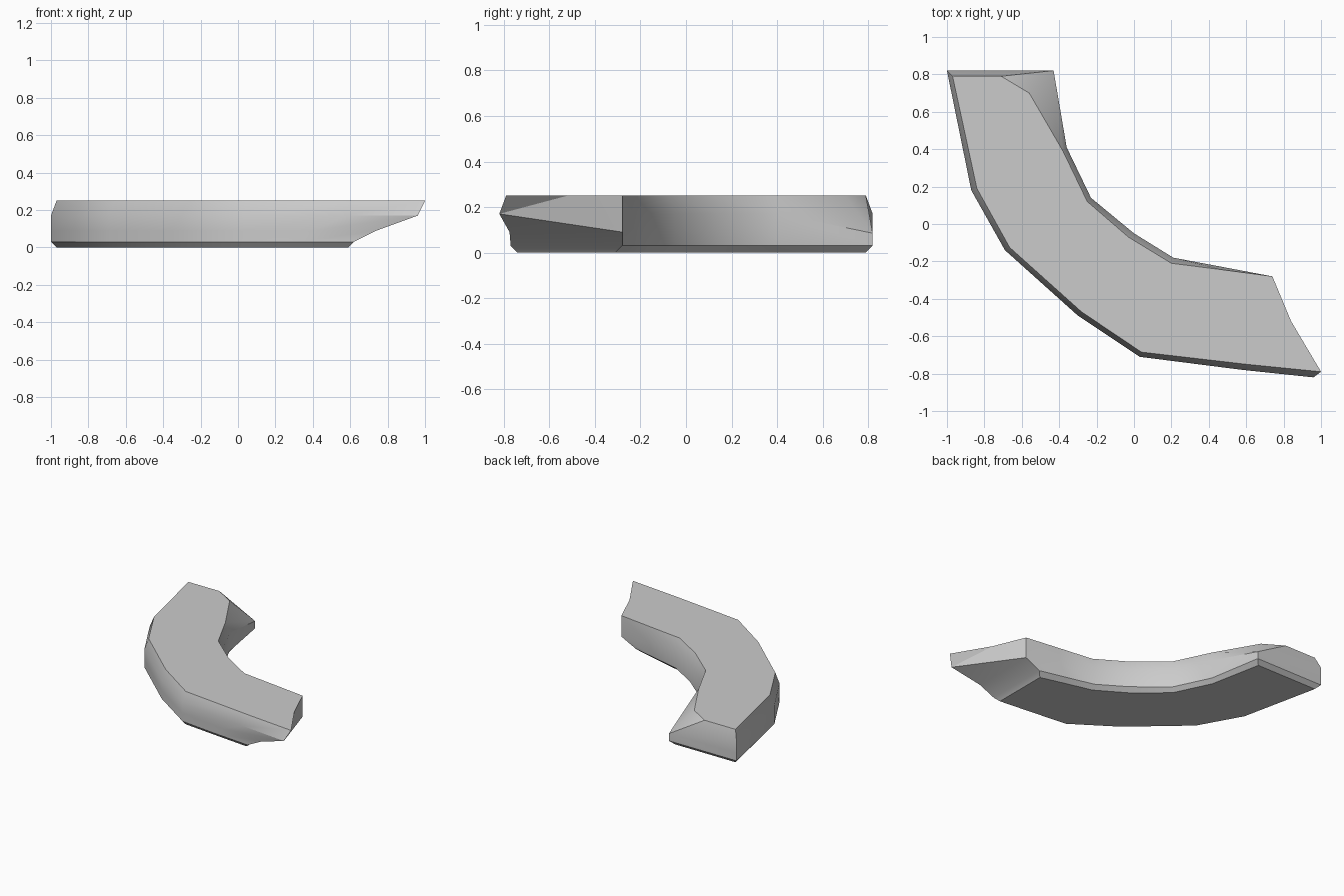
import bpy, bmesh, math

if "Cube" in bpy.data.objects:
    bpy.data.objects.remove(bpy.data.objects["Cube"])

# Rails along the curve, from the back-left end to the right-hand end
outer = [(-1, .82), (-.87, .18), (-.69, -.14), (-.30, -.49), (.03, -.71), (.58, -.78), (.96, -.82)]
inner = [(-.43, .82), (-.36, .41), (-.23, .14), (0, -.05), (.21, -.18), (.475, -.23), (.74, -.28)]
# Inset rails of the flat top
outer_top = [(-.97, .79), (-.84, .19), (-.665, -.125), (-.28, -.47), (.04, -.685), (.60, -.75), (1, -.79)]
inner_top = [(-.56, .70), (-.38, .39), (-.25, .12), (-.03, -.07), (.20, -.21), (.475, -.245), (.74, -.28)]
# The foot is cut short at the right-hand end
outer_low = outer[:5] + [(.33, -.745), (.62, -.77)]
outer_mid = outer[:5] + [(.40, -.755), (.74, -.775)]
inner_low = inner[:5] + [(.415, -.23), (.62, -.28)]
outer_foot = outer_top[:5] + [(.33, -.715), (.59, -.74)]
inner_foot = [(-.46, .79)] + inner_top[1:5] + [(.40, -.26), (.59, -.31)]
inner_z = [.085, .17, .17, .17, .17, .13, .09]

bm = bmesh.new()


def rail(points, z):
    zs = z if isinstance(z, list) else [z] * len(points)
    return [bm.verts.new((x, y, h)) for (x, y), h in zip(points, zs)]


o0, o1, o2 = rail(outer_foot, 0), rail(outer_low, .03), rail(outer_mid, .09)
o3, o4 = rail(outer, .17), rail(outer_top, .25)
i0, i1 = rail(inner_foot, 0), rail(inner_low, .03)
i2, i3 = rail(inner, inner_z), rail(inner_top, .25)
notch = bm.verts.new((.84, -.52, .25))
corner = bm.verts.new((-.71, .79, .25))

# Side walls
for side in ([o0, o1, o2, o3, o4], [i0, i1, i2, i3]):
    for a, b in zip(side, side[1:]):
        for k in range(6):
            bm.faces.new((a[k], a[k + 1], b[k + 1], b[k]))

# Flat top and bottom
bm.faces.new(o4 + [notch] + i3[::-1] + [corner])
bm.faces.new(o0 + i0[::-1])

# Back-left end with its sloping corner
for f in ((corner, i3[0], i2[0]), (o4[0], corner, i2[0], o3[0]),
          (o3[0], i2[0], i1[0], o1[0], o2[0]), (o1[0], i1[0], i0[0], o0[0])):
    bm.faces.new(f)

# Undercut right-hand end
for f in ((o4[6], notch, o3[6]), (notch, i3[6], i2[6]), (o3[6], notch, i2[6]),
          (o3[6], i2[6], o2[6]), (o2[6], i2[6], i1[6], o1[6]),
          (o1[6], i1[6], i0[6], o0[6])):
    bm.faces.new(f)

bmesh.ops.recalc_face_normals(bm, faces=bm.faces)
mesh = bpy.data.meshes.new("curved_ledge")
bm.to_mesh(mesh)
bm.free()
ledge = bpy.data.objects.new("curved_ledge", mesh)
bpy.context.collection.objects.link(ledge)
bpy.context.view_layer.objects.active = ledge
ledge.select_set(True)
bpy.ops.object.shade_smooth_by_angle(angle=math.radians(30))
